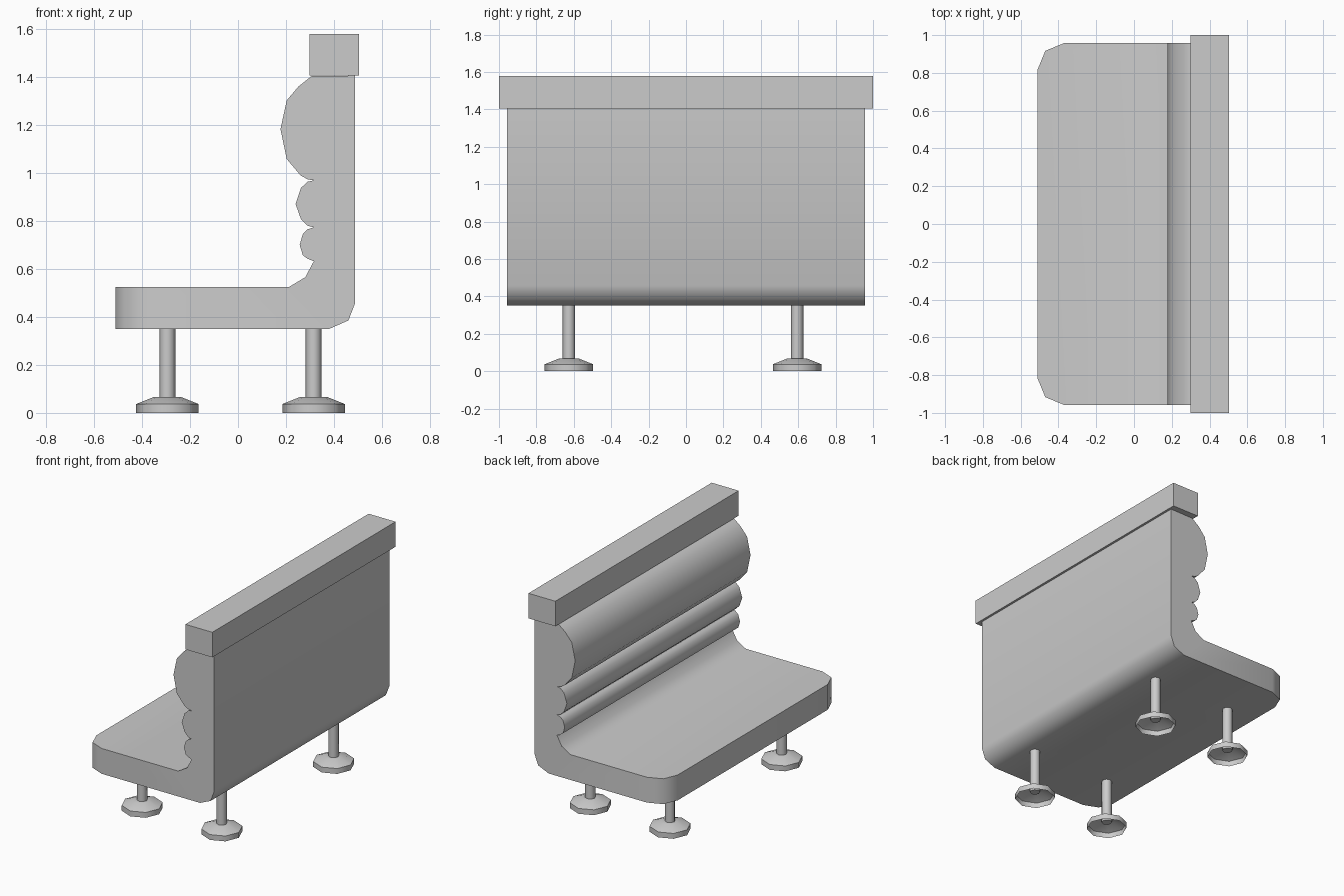
import bpy
import bmesh
import math

if "Cube" in bpy.data.objects:
    bpy.data.objects.remove(bpy.data.objects["Cube"])

grey = bpy.data.materials.new("plain grey")
grey.use_nodes = True
colour = (0.6, 0.6, 0.6, 1)
grey.diffuse_color = colour
grey.node_tree.nodes["Principled BSDF"].inputs["Base Color"].default_value = colour


def finish(name, bm, smooth=True):
    mesh = bpy.data.meshes.new(name)
    bm.to_mesh(mesh)
    bm.free()
    mesh.materials.append(grey)
    obj = bpy.data.objects.new(name, mesh)
    bpy.context.collection.objects.link(obj)
    if smooth:
        bpy.ops.object.select_all(action="DESELECT")
        obj.select_set(True)
        bpy.context.view_layer.objects.active = obj
        bpy.ops.object.shade_smooth_by_angle(angle=math.radians(50))
    return obj


def lathe(name, profile, sides, x, y, cap=False):
    """Turn a radius/height profile around a vertical axis."""
    bm = bmesh.new()
    rings = []
    for radius, z in profile:
        angles = [math.tau * i / sides for i in range(sides)]
        rings.append([bm.verts.new((x + radius * math.cos(a), y + radius * math.sin(a), z))
                      for a in angles])
    for low, high in zip(rings, rings[1:]):
        for i in range(sides):
            j = (i + 1) % sides
            bm.faces.new((low[i], low[j], high[j], high[i]))
    if cap:
        bm.faces.new(rings[0][::-1])
    return finish(name, bm)


# Seat and padded back: one side outline extruded across the width
half = 0.957
front = -0.51
outline = [
    (front, 0.35), (0.38, 0.35), (0.46, 0.385), (0.488, 0.457), (0.488, 1.405),
    # headrest roll
    (0.306, 1.403), (0.252, 1.36), (0.203, 1.302), (0.177, 1.182),
    (0.203, 1.058), (0.26, 0.99), (0.29, 0.973), (0.316, 0.969),
    # middle roll
    (0.29, 0.963), (0.262, 0.937), (0.24, 0.87), (0.262, 0.808), (0.29, 0.78), (0.316, 0.773),
    # lower roll
    (0.29, 0.765), (0.27, 0.745), (0.257, 0.70), (0.27, 0.657), (0.29, 0.642), (0.316, 0.632),
    # curve into the seat
    (0.28, 0.565), (0.213, 0.525), (front, 0.525)]
bm = bmesh.new()
side = bm.faces.new([bm.verts.new((x, -half, z)) for x, z in outline])
new = bmesh.ops.extrude_face_region(bm, geom=[side])["geom"]
bmesh.ops.translate(bm, vec=(0, 2 * half, 0),
                    verts=[v for v in new if isinstance(v, bmesh.types.BMVert)])
bmesh.ops.recalc_face_normals(bm, faces=bm.faces[:])
# clipped front corners of the seat
corners = [e for e in bm.edges
           if all(abs(v.co.x - front) < 1e-4 for v in e.verts)
           and abs(e.verts[0].co.y - e.verts[1].co.y) < 1e-4]
bmesh.ops.bevel(bm, geom=corners, offset=0.138, segments=2, profile=0.5, affect="EDGES")
finish("seat_and_back", bm)

# Top rail
bm = bmesh.new()
bmesh.ops.create_cube(bm, size=1)
for v in bm.verts:
    v.co = (0.401 + v.co.x * 0.206, v.co.y * 2, 1.4915 + v.co.z * 0.173)
finish("top_rail", bm, smooth=False)

# Legs with hollow octagonal feet
for row, x in (("front", -0.294), ("back", 0.315)):
    for hand, y in (("right", -0.626), ("left", 0.594)):
        lathe(f"{row}_{hand}_leg", [(0.033, 0.045), (0.033, 0.36)], 8, x, y, cap=True)
        lathe(f"{row}_{hand}_foot", [(0.13, 0), (0.13, 0.037), (0.055, 0.067), (0.03, 0.067)], 8, x, y)
